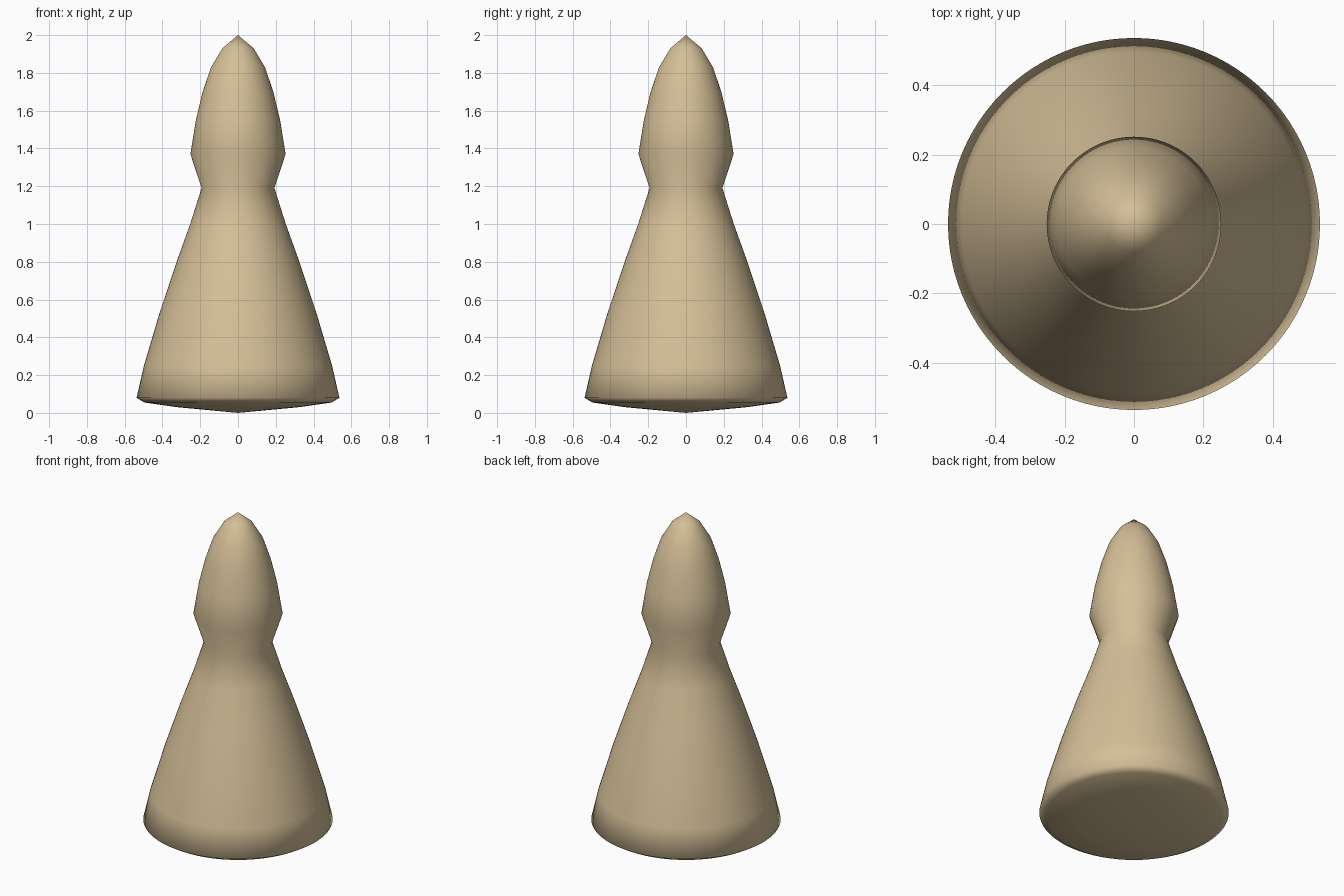
import bpy, bmesh, math

if "Cube" in bpy.data.objects:
    bpy.data.objects.remove(bpy.data.objects["Cube"])

# Half-profile (radius, height) from the base centre to the tip
profile = [(0, 0), (0.32, 0.03), (0.495, 0.055), (0.537, 0.08),
           (0.498, 0.25), (0.415, 0.53), (0.325, 0.80), (0.253, 1.0), (0.193, 1.19),
           (0.252, 1.37), (0.223, 1.55), (0.187, 1.70), (0.143, 1.83),
           (0.083, 1.93), (0, 2.0)]

# Spin the profile into a closed turned body
bm = bmesh.new()
verts = [bm.verts.new((r, 0, z)) for r, z in profile]
edges = [bm.edges.new(pair) for pair in zip(verts, verts[1:])]
bmesh.ops.spin(bm, geom=verts + edges, cent=(0, 0, 0), axis=(0, 0, 1),
               angle=math.tau, steps=96, use_merge=True)
bmesh.ops.remove_doubles(bm, verts=bm.verts, dist=0.0005)
bmesh.ops.recalc_face_normals(bm, faces=bm.faces)
for face in bm.faces:
    face.smooth = True

mesh = bpy.data.meshes.new("turned_piece")
bm.to_mesh(mesh)
bm.free()
body = bpy.data.objects.new("turned_piece", mesh)
bpy.context.collection.objects.link(body)

# Pale wood colour
wood = bpy.data.materials.new("pale_wood")
wood.diffuse_color = (0.66, 0.52, 0.31, 1)
wood.use_nodes = True
wood.node_tree.nodes["Principled BSDF"].inputs["Base Color"].default_value = wood.diffuse_color
mesh.materials.append(wood)
